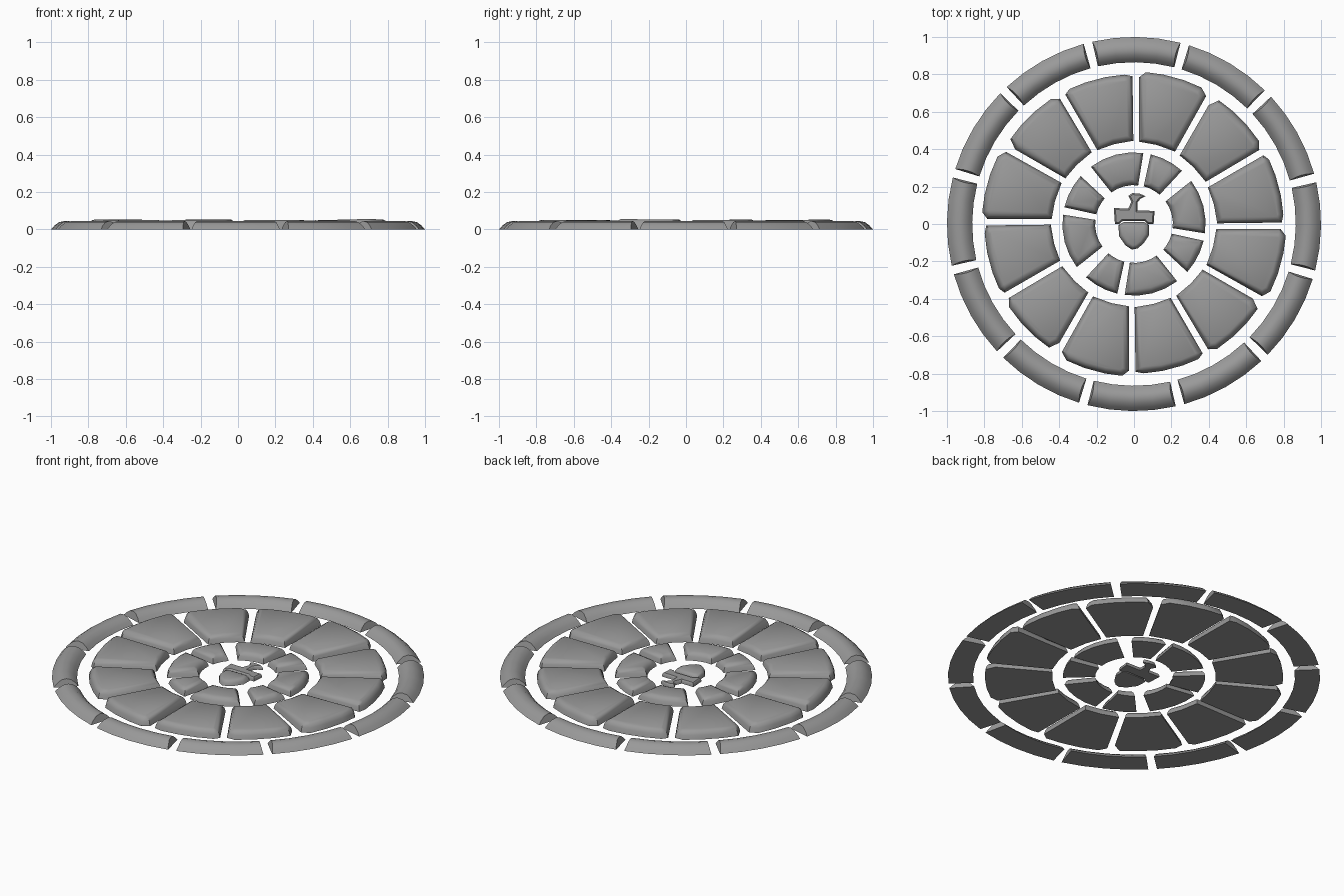
import bpy, bmesh, math, random
from mathutils import Vector

if "Cube" in bpy.data.objects:
    bpy.data.objects.remove(bpy.data.objects["Cube"])

random.seed(4)
grey = bpy.data.materials.new("dark_stone")
grey.diffuse_color = (0.32, 0.32, 0.32, 1)
grey.use_nodes = True
grey.node_tree.nodes["Principled BSDF"].inputs["Base Color"].default_value = grey.diffuse_color


def polar(r, deg):
    # clock angle: 0 is +y, growing clockwise
    a = math.radians(deg)
    return Vector((r * math.sin(a), r * math.cos(a)))


def spin(p, deg):
    a = math.radians(-deg)
    return Vector((p.x * math.cos(a) - p.y * math.sin(a),
                   p.x * math.sin(a) + p.y * math.cos(a)))


def inset(pts, d):
    # mitred inward offset of a counter-clockwise outline
    out = []
    n = len(pts)
    for i, p in enumerate(pts):
        e1 = (p - pts[i - 1]).normalized()
        e2 = (pts[(i + 1) % n] - p).normalized()
        n1, n2 = Vector((-e1.y, e1.x)), Vector((-e2.y, e2.x))
        out.append(p + (n1 + n2) * (d / max(1 + n1.dot(n2), 0.5)))
    return out


def loft(name, rings):
    # closed solid through rings of 3D points
    bm = bmesh.new()
    vs = [[bm.verts.new(p) for p in ring] for ring in rings]
    for a, b in zip(vs, vs[1:]):
        for i in range(len(a)):
            j = (i + 1) % len(a)
            bm.faces.new((a[i], a[j], b[j], b[i]))
    bm.faces.new(vs[0][::-1])
    bm.faces.new(vs[-1])
    bmesh.ops.recalc_face_normals(bm, faces=bm.faces)
    me = bpy.data.meshes.new(name)
    bm.to_mesh(me)
    bm.free()
    me.materials.append(grey)
    ob = bpy.data.objects.new(name, me)
    bpy.context.collection.objects.link(ob)
    bpy.context.view_layer.objects.active = ob
    ob.select_set(True)
    bpy.ops.object.shade_smooth_by_angle(angle=math.radians(40))
    ob.select_set(False)


def stone(name, pts, height, edge):
    # outline with sloping sides and a rounded top edge; height(p) gives top z
    area = sum(pts[i - 1].cross(pts[i]) for i in range(len(pts)))
    if area < 0:
        pts = pts[::-1]
    rings = []
    for d, f in ((0, 0), (edge * 0.2, 0.5), (edge * 0.5, 0.82), (edge, 1)):
        rings.append([(q.x, q.y, f * height(p)) for p, q in zip(pts, inset(pts, d))])
    loft(name, rings)


# outer kerb: 12 curved blocks sloping to both sides
profile = [(1.0, 0), (0.982, 0.02), (0.958, 0.038), (0.93, 0.044),
           (0.905, 0.038), (0.882, 0.02), (0.865, 0)]
for k in range(12):
    rings = []
    for a in (-12.9, -6.1, 0.75, 7.6, 14.4):
        ring = []
        for r, z in profile:
            # ends lean in slightly towards the top
            lean = z * 15 * (1 if a < -12 else -1 if a > 14 else 0)
            p = polar(r, 30 * k + a + lean)
            ring.append((p.x, p.y, z))
        rings.append(ring)
    loft(f"kerb_stone_{k + 1}", rings)

# middle ring: 12 tilted wedge stones in three shapes (left, middle, right radius, height)
shapes = [(0.785, 0.814, 0.785, 0.050), (0.75, 0.802, 0.778, 0.046), (0.783, 0.80, 0.79, 0.049)]
for k in range(12):
    rl, rm, rr, h = shapes[k % 3]
    pts = [Vector((0.028, 0.44)), Vector((0.028, rl))]
    pts += [polar(rm, a) for a in (4.5, 11, 19, 26.3)]
    side = spin(Vector((-0.008, 1)), 30)
    pts += [side * rr + spin(Vector((-0.008, 0)), 30) * (1 - rr), side * 0.445, polar(0.44, 16)]
    tu = random.uniform(-0.004, 0.014)
    tr = random.uniform(0.0, 0.02)
    stone(f"wedge_stone_{k + 1}", [spin(p, 30 * k) for p in pts],
          lambda p, k=k: h + tu * spin(p, -30 * k - 15).x + tr * (p.length - 0.62), 0.032)

# inner ring: alternating wide and narrow stones
for q in range(4):
    for label, a0, a1, n in (("wide", -37, 7.5, 4), ("narrow", 13.5, 42, 3)):
        angles = [a0 + (a1 - a0) * i / n for i in range(n + 1)]
        pts = [polar(0.383, 90 * q + a) for a in angles]
        pts += [polar(0.208, 90 * q + a0 + (a1 - a0) * (0.03 + 0.94 * i / n)) for i in range(n, -1, -1)]
        stone(f"inner_{label}_stone_{q + 1}", pts, lambda p: 0.043, 0.032)

# centre inlay: thin acorn cap with stem, and the nut
cap = [(-0.03, 0.15), (-0.01, 0.165), (0.03, 0.163), (0.062, 0.148), (0.035, 0.135),
       (0.018, 0.115), (0.018, 0.073), (0.11, 0.07), (0.105, 0.0), (0.075, 0.0),
       (0.055, 0.017), (-0.06, 0.017), (-0.08, 0.0), (-0.102, 0.0), (-0.108, 0.085),
       (-0.03, 0.083), (-0.014, 0.12)]
nut = [(-0.083, -0.005), (-0.055, 0.01), (0.055, 0.01), (0.08, -0.005), (0.08, -0.06),
       (0.05, -0.105), (0.02, -0.13), (-0.01, -0.137), (-0.045, -0.115), (-0.08, -0.065)]
stone("acorn_cap", [Vector(p) for p in cap], lambda p: 0.022, 0.008)
stone("acorn_nut", [Vector(p) for p in nut], lambda p: 0.03, 0.022)
